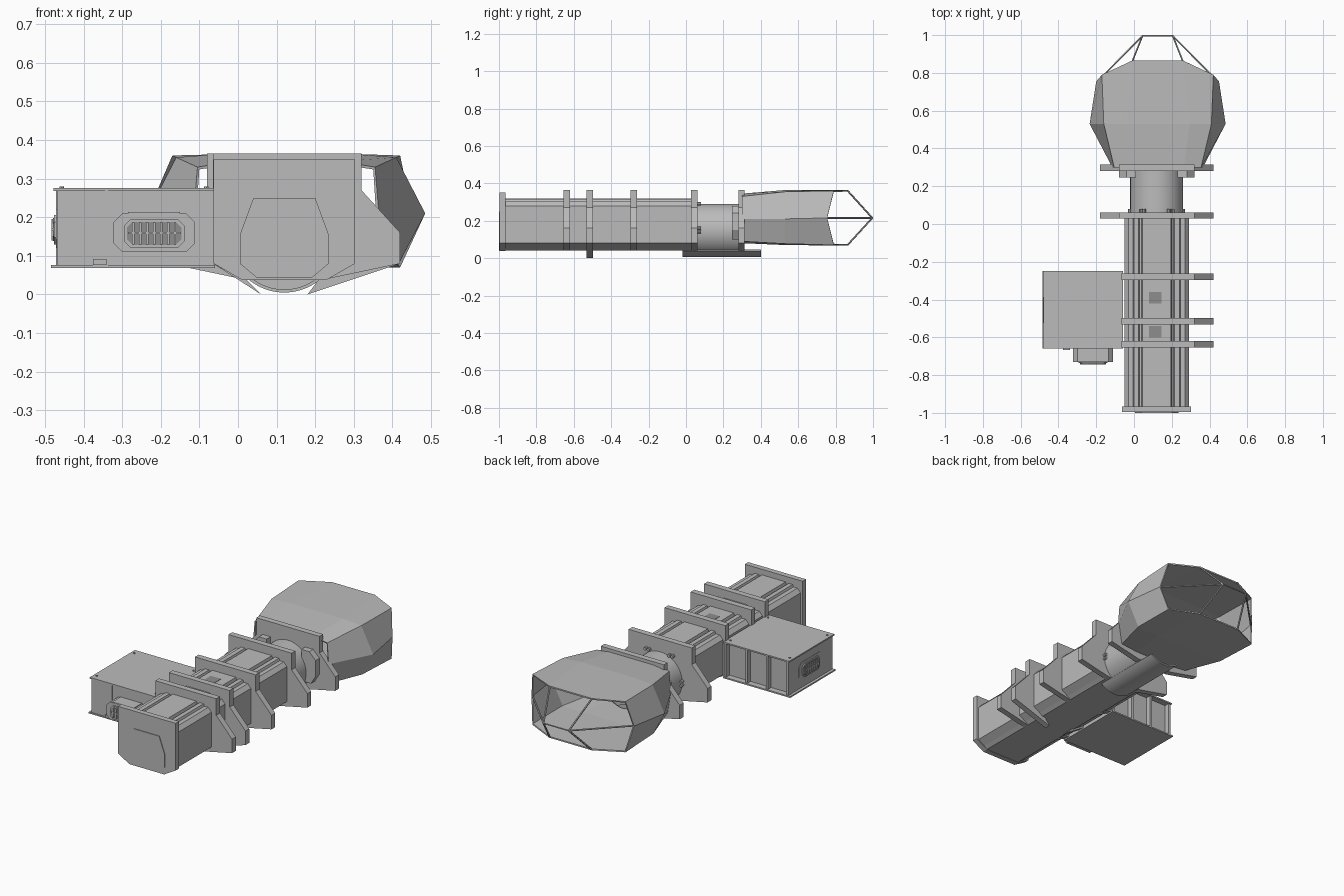
import bpy, bmesh, math
from mathutils import Vector

if "Cube" in bpy.data.objects:
    bpy.data.objects.remove(bpy.data.objects["Cube"])


def material(name, v):
    m = bpy.data.materials.new(name)
    m.use_nodes = True
    m.diffuse_color = (v, v, v, 1)
    m.node_tree.nodes["Principled BSDF"].inputs["Base Color"].default_value = (v, v, v, 1)
    return m


GREY = material("hull grey", 0.5)
DARK = material("shadow grey", 0.27)
C = 0.12  # centre line of the hull


def finish(name, bm, mat=GREY):
    bmesh.ops.recalc_face_normals(bm, faces=bm.faces)
    me = bpy.data.meshes.new(name)
    bm.to_mesh(me)
    bm.free()
    me.materials.append(mat)
    ob = bpy.data.objects.new(name, me)
    bpy.context.collection.objects.link(ob)
    return ob


def prism(name, pts, y0, y1, mat=GREY):
    """Extrude an x-z outline along y."""
    bm = bmesh.new()
    face = bm.faces.new([bm.verts.new((x, y0, z)) for x, z in pts])
    ext = bmesh.ops.extrude_face_region(bm, geom=[face])["geom"]
    bmesh.ops.translate(bm, vec=(0, y1 - y0, 0),
                        verts=[g for g in ext if isinstance(g, bmesh.types.BMVert)])
    return finish(name, bm, mat)


def box(name, x0, x1, y0, y1, z0, z1, mat=GREY):
    return prism(name, [(x0, z0), (x1, z0), (x1, z1), (x0, z1)], y0, y1, mat)


def rod(name, a, b, r, sides=6, mat=GREY, r2=None):
    a, b = Vector(a), Vector(b)
    bm = bmesh.new()
    bmesh.ops.create_cone(bm, cap_ends=True, segments=sides, radius1=r,
                          radius2=r if r2 is None else r2, depth=(b - a).length)
    ob = finish(name, bm, mat)
    ob.location = (a + b) / 2
    ob.rotation_euler = (b - a).to_track_quat('Z', 'Y').to_euler()
    return ob


def smooth(ob):
    bpy.ops.object.select_all(action='DESELECT')
    ob.select_set(True)
    bpy.context.view_layer.objects.active = ob
    bpy.ops.object.shade_smooth_by_angle(angle=math.radians(35))


def mirrored(half):
    """Complete an outline from (offset, z) points on the +x half."""
    return [(C + d, z) for d, z in half] + [(C - d, z) for d, z in reversed(half)]


# Long hull with grooved shoulders
prism("hull_tube", mirrored([(0.11, 0.04), (0.13, 0.055), (0.17, 0.08), (0.17, 0.28),
                             (0.15, 0.302), (0.125, 0.302), (0.12, 0.315), (0.095, 0.315),
                             (0.09, 0.3), (0.08, 0.3), (0.075, 0.318)]), -0.97, 0.05)
for y in (-0.57, -0.39):
    box("roof_hatch", C - 0.04, C + 0.025, y - 0.03, y + 0.03, 0.316, 0.32, DARK)

# Front end plate with a raised many-sided panel
prism("front_plate", mirrored([(0.11, 0.038), (0.183, 0.08), (0.183, 0.35)]), -0.996, -0.965)
prism("front_panel", mirrored([(0.07, 0.042), (0.115, 0.08), (0.115, 0.155), (0.08, 0.25)]),
      -1.0, -0.99)

# Ribs: one-winged beside the side box, two-winged aft
wing = [(0.11, 0.04), (0.3, 0.08), (0.3, 0.16), (0.2, 0.27), (0.2, 0.365)]
short = [(C + d, z) for d, z in wing] + [(-0.065, 0.365), (-0.065, 0.08), (0.01, 0.04)]
for y in (-0.637, -0.515, -0.28):
    prism("hull_rib", short, y - 0.017, y + 0.017)
for y in (0.045, 0.297):
    prism("aft_rib", mirrored(wing), y - 0.017, y + 0.017)
prism("keel_fin_left", [(0.42, 0.08), (0.18, 0.0), (0.21, 0.04)], -0.532, -0.498)
prism("keel_fin_right", [(-0.065, 0.08), (0.06, 0.0), (0.02, 0.04)], -0.532, -0.498)

# Round neck and the curved trough beneath it
smooth(rod("neck", (C, 0.03, 0.15), (C, 0.3, 0.15), 0.14, 48))
arc = [math.radians(-90 + a) for a in range(-40, 41, 5)]
trough = [(C + 0.145 * math.cos(a), 0.15 + 0.145 * math.sin(a)) for a in arc]
trough += [(C + 0.137 * math.cos(a), 0.15 + 0.137 * math.sin(a)) for a in reversed(arc)]
smooth(prism("neck_trough", trough, -0.02, 0.4))

# Brackets and bolts around the neck
for s in (-1, 1):
    prism("neck_bracket", [(C + s * d, z) for d, z in
                           ((0.11, 0.1), (0.17, 0.1), (0.2, 0.15), (0.2, 0.24), (0.16, 0.28), (0.11, 0.28))],
          0.245, 0.285)
    for d in (0.065, 0.085):
        rod("neck_bolt", (C + s * d, 0.062, 0.29), (C + s * d, 0.08, 0.29), 0.009, 8)
    for z in (0.14, 0.16):
        rod("side_bolt", (C + s * 0.142, 0.06, z), (C + s * 0.142, 0.08, z), 0.009, 8)

# Faceted engine shell, open at the back
N = 0.125
front = [(0.14, 0.3, 0.345), (0.23, 0.3, 0.33), (0.24, 0.3, 0.21), (0.22, 0.3, 0.09), (0.12, 0.3, 0.08)]
middle = [(0.17, 0.53, 0.364), (0.285, 0.53, 0.355), (0.36, 0.53, 0.21), (0.29, 0.53, 0.077), (0.15, 0.53, 0.07)]
rear = [(0.135, 0.865, 0.364), (0.295, 0.79, 0.36), (0.325, 0.755, 0.215), (0.295, 0.79, 0.07), (0.135, 0.865, 0.067)]
bm = bmesh.new()
rings = []
for sec in (front, middle, rear):
    pts = [(N + d, y, z) for d, y, z in sec] + [(N - d, y, z) for d, y, z in reversed(sec)]
    rings.append([bm.verts.new(p) for p in pts])
for r0, r1 in zip(rings, rings[1:]):
    for i in range(len(r0)):
        j = (i + 1) % len(r0)
        bm.faces.new((r0[i], r0[j], r1[j], r1[i]))
shell = finish("engine_shell", bm)
mod = shell.modifiers.new("thickness", 'SOLIDIFY')
mod.thickness = 0.008
mod.offset = -1

# Open cage of struts behind the shell
for s in (-1, 1):
    tip = (N + s * 0.08, 0.996, 0.215)
    for i in (0, 2, 4):
        d, y, z = rear[i]
        rod("cage_strut", (N + s * d * 0.98, y, z + (0.215 - z) * 0.03), tip, 0.005)
rod("cage_crossbar", (N - 0.08, 0.996, 0.215), (N + 0.08, 0.996, 0.215), 0.004)

# Engine core inside the shell
smooth(rod("engine_ring", (N, 0.31, 0.21), (N, 0.4, 0.21), 0.115, 32))
rod("engine_hub", (N, 0.4, 0.21), (N, 0.44, 0.21), 0.085, 8)
rod("engine_spike", (N, 0.44, 0.21), (N, 0.54, 0.21), 0.04, 8, r2=0.01)

# Side box: walls, lid, floor, and a recessed back with posts
X0, X1, Y0, Y1 = -0.475, -0.062, -0.655, -0.255
box("box_body", X0 + 0.006, X1, Y0, Y1 - 0.03, 0.075, 0.27)
box("box_lid", X0 - 0.003, X1 + 0.003, Y0 - 0.004, Y1 + 0.005, 0.268, 0.276)
box("box_floor", X0 - 0.01, X1 + 0.003, Y0 - 0.004, Y1 + 0.005, 0.068, 0.076)
for x in (X0 + 0.004, -0.34, -0.21, X1 - 0.014):
    box("box_post", x, x + 0.012, Y1 - 0.031, Y1, 0.075, 0.27)
box("box_seam", -0.345, -0.337, Y0 - 0.003, Y0 + 0.01, 0.076, 0.268)
box("box_clip", -0.375, -0.34, Y0 - 0.012, Y0 + 0.01, 0.076, 0.092)
for x in (X0 + 0.018, X1 - 0.02):
    for y in (Y0 + 0.03, Y1 - 0.03):
        rod("lid_screw", (x, y, 0.274), (x, y, 0.28), 0.006, 8)


def octagon(cx, cz, w, h, c):
    return [(cx + sx * a, cz + sz * b) for sx, sz, a, b in
            ((-1, -1, w - c, h), (1, -1, w - c, h), (1, -1, w, h - c), (1, 1, w, h - c),
             (1, 1, w - c, h), (-1, 1, w - c, h), (-1, 1, w, h - c), (-1, -1, w, h - c))]


def vent(cx, y, depth):
    """Chamfered housing with a framed grille facing -y."""
    parts = [prism("vent_housing", octagon(cx, 0.16, 0.105, 0.05, 0.022), y - depth, y),
             prism("vent_frame", octagon(cx, 0.158, 0.078, 0.038, 0.018), y - depth - 0.006, y),
             prism("vent_opening", octagon(cx, 0.158, 0.07, 0.03, 0.014),
                   y - depth - 0.008, y - depth, DARK)]
    for i in range(7):
        x = cx - 0.054 + 0.018 * i
        parts.append(box("vent_bar", x - 0.003, x + 0.003, y - depth - 0.012, y - depth, 0.13, 0.186))
    parts.append(box("vent_crossbar", cx - 0.068, cx + 0.068, y - depth - 0.012, y - depth, 0.156, 0.162))
    return parts


vent(-0.217, Y0, 0.076)
box("vent_cap", -0.285, -0.15, -0.73, Y0, 0.205, 0.214)

# Matching flush vent on the outer wall, turned to face -x
for ob in vent(0, 0, 0.002):
    ob.rotation_euler.z = math.radians(-90)
    ob.location = (X0 + 0.006, -0.455, 0.01)
